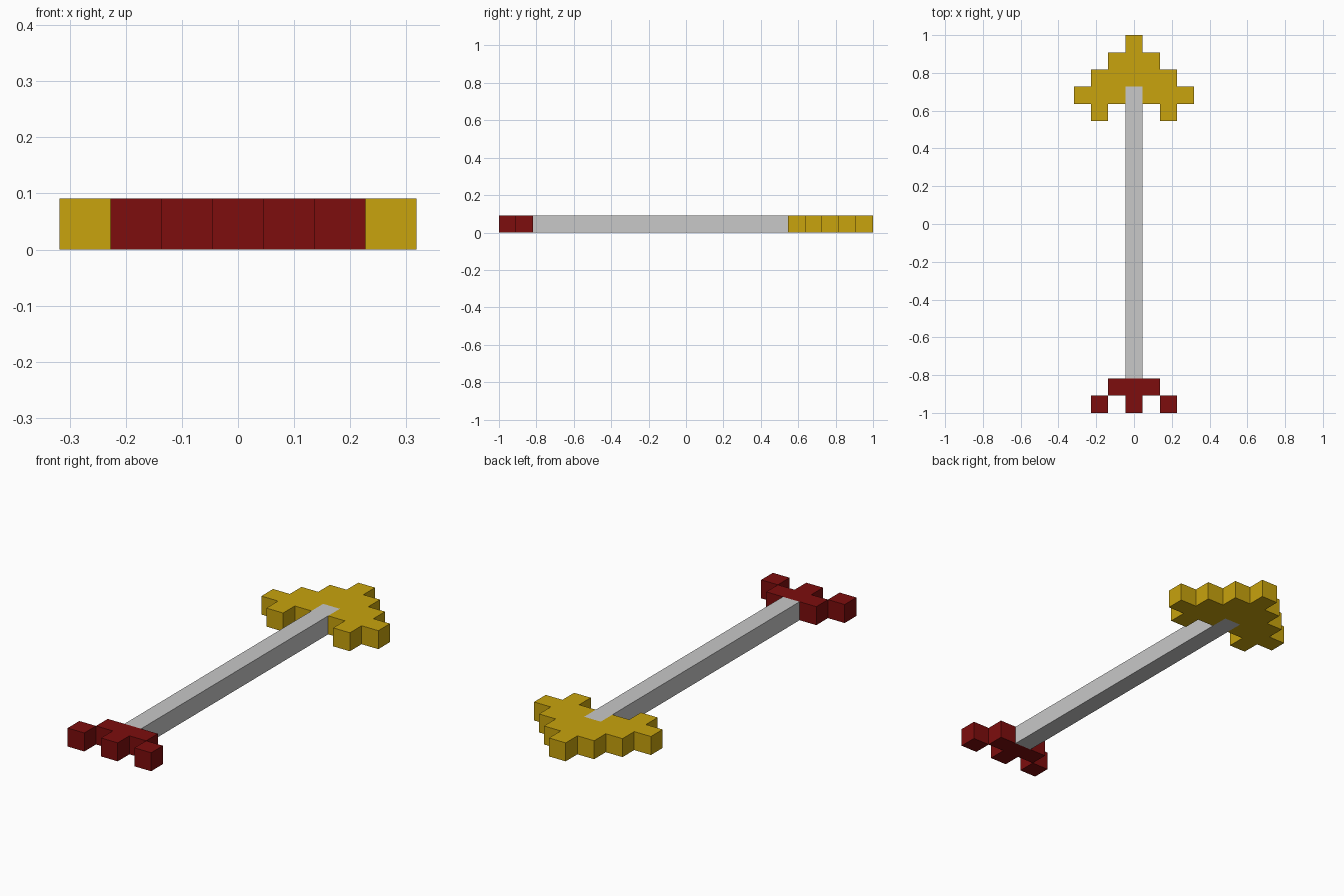
import bpy, bmesh

if "Cube" in bpy.data.objects:
    bpy.data.objects.remove(bpy.data.objects["Cube"])

U = 1 / 11  # one pixel cell: the arrow is 22 cells long


def material(name, rgb):
    m = bpy.data.materials.new(name)
    m.diffuse_color = (*rgb, 1)
    m.use_nodes = True
    m.node_tree.nodes["Principled BSDF"].inputs["Base Color"].default_value = m.diffuse_color
    return m


def slab(name, outlines, mat):
    """Extrude flat outlines (in cells) upward by one cell."""
    bm = bmesh.new()
    for pts in outlines:
        face = bm.faces.new([bm.verts.new((x * U, y * U, 0)) for x, y in pts])
        up = bmesh.ops.extrude_face_region(bm, geom=[face], use_keep_orig=True)
        verts = [g for g in up["geom"] if isinstance(g, bmesh.types.BMVert)]
        bmesh.ops.translate(bm, verts=verts, vec=(0, 0, U))
    bmesh.ops.recalc_face_normals(bm, faces=bm.faces)
    mesh = bpy.data.meshes.new(name)
    bm.to_mesh(mesh)
    bm.free()
    mesh.materials.append(mat)
    obj = bpy.data.objects.new(name, mesh)
    bpy.context.collection.objects.link(obj)
    return obj


def mirrored(half):
    """Complete an outline whose right half is given."""
    return half + [(-x, y) for x, y in reversed(half)]


def cell(x, y):
    return [(x - .5, y), (x + .5, y), (x + .5, y + 1), (x - .5, y + 1)]


gold = material("gold", (0.578, 0.366, 0.004))
grey = material("light grey", (0.578, 0.578, 0.578))
red = material("dark red", (0.205, 0.004, 0.004))

# Stepped arrowhead with two barbs and a socket for the shaft
head = [(.5, 8), (.5, 7), (1.5, 7), (1.5, 6), (2.5, 6), (2.5, 7), (3.5, 7)]
for step in range(3):
    head += [(3.5 - step, 8 + step), (2.5 - step, 8 + step)]
head.append((.5, 11))
slab("arrowhead", [mirrored(head)], gold)

# Straight square shaft
slab("shaft", [mirrored([(.5, -9), (.5, 8)])], grey)

# Fletching: T-shaped centre with two corner cells
tee = mirrored([(.5, -11), (.5, -10), (1.5, -10), (1.5, -9)])
slab("fletching", [tee, cell(-2, -11), cell(2, -11)], red)
